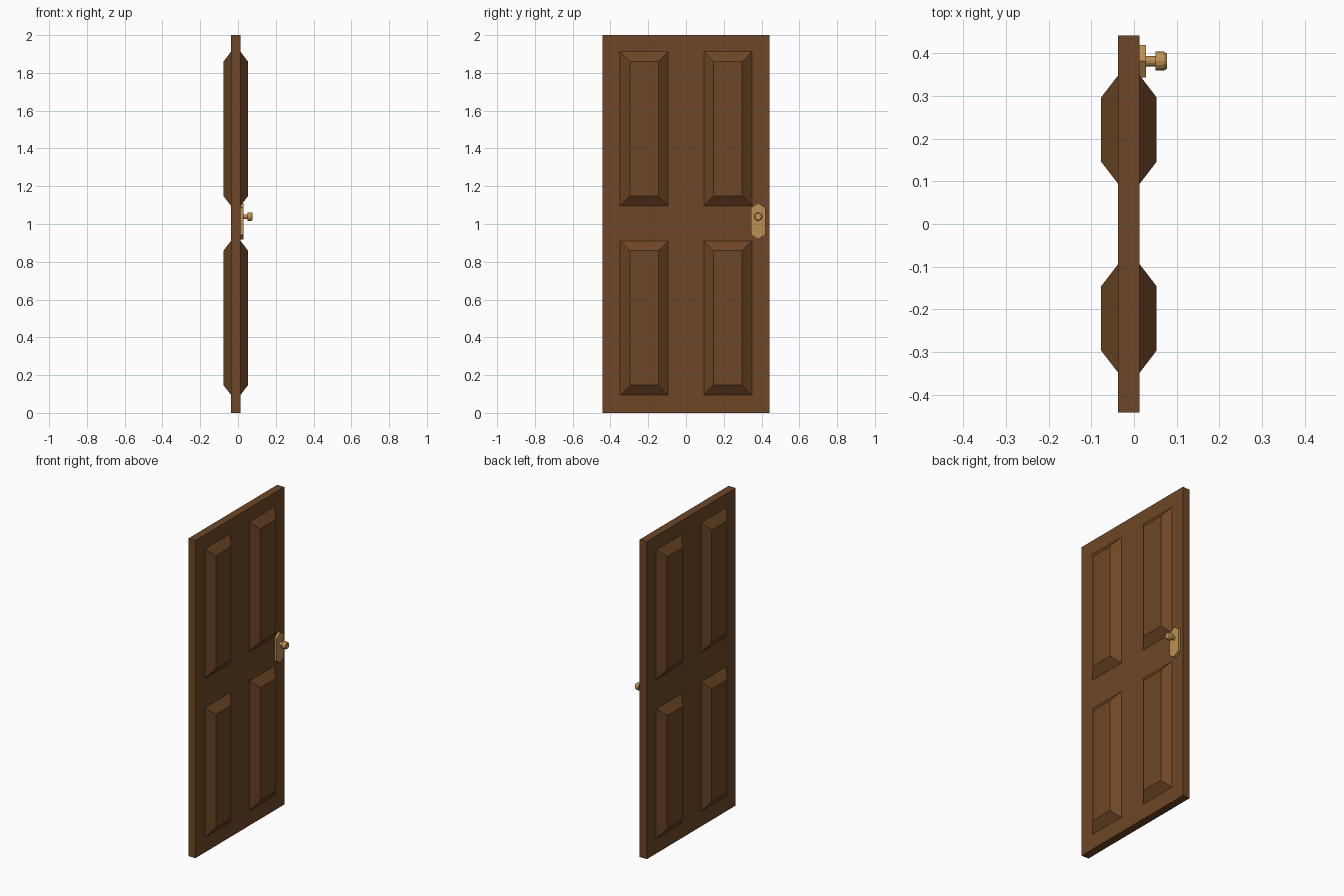
import bpy, bmesh, math

if "Cube" in bpy.data.objects:
    bpy.data.objects.remove(bpy.data.objects["Cube"])


def material(name, rgb):
    m = bpy.data.materials.new(name)
    m.diffuse_color = (*rgb, 1)
    m.use_nodes = True
    m.node_tree.nodes["Principled BSDF"].inputs["Base Color"].default_value = m.diffuse_color
    return m


wood = material("brown wood", (0.155, 0.062, 0.019))
brass = material("brass", (0.50, 0.28, 0.085))


def loft(name, sections, mat):
    """Closed solid through (x, outline) sections, outline = [(y, z), ...]."""
    bm = bmesh.new()
    rings = [[bm.verts.new((x, y, z)) for y, z in outline] for x, outline in sections]
    n = len(rings[0])
    for a, b in zip(rings, rings[1:]):
        for i in range(n):
            j = (i + 1) % n
            bm.faces.new((a[i], a[j], b[j], b[i]))
    bm.faces.new(rings[0][::-1])
    bm.faces.new(rings[-1])
    bmesh.ops.recalc_face_normals(bm, faces=bm.faces)
    mesh = bpy.data.meshes.new(name)
    bm.to_mesh(mesh)
    bm.free()
    mesh.materials.append(mat)
    ob = bpy.data.objects.new(name, mesh)
    bpy.context.collection.objects.link(ob)
    return ob


def rect(y0, y1, z0, z1, inset=0.0):
    y0, y1, z0, z1 = y0 + inset, y1 - inset, z0 + inset, z1 - inset
    return [(y0, z0), (y1, z0), (y1, z1), (y0, z1)]


def circle(r, cy, cz, n=16):
    return [(cy + r * math.cos(2 * math.pi * i / n),
             cz + r * math.sin(2 * math.pi * i / n)) for i in range(n)]


BACK, FRONT, RAISE = -0.037, 0.013, 0.04

# Door slab
slab = rect(-0.442, 0.442, 0, 2)
loft("door_slab", [(BACK, slab), (FRONT, slab)], wood)

# Four raised panels with bevelled edges, showing on both faces
for side, (y0, y1) in (("left", (-0.349, -0.094)), ("right", (0.094, 0.349))):
    for level, z0 in (("lower", 0.095), ("upper", 1.096)):
        base = rect(y0, y1, z0, z0 + 0.816)
        top = rect(y0, y1, z0, z0 + 0.816, 0.052)
        loft(f"{level}_{side}_panel",
             [(BACK - RAISE, top), (BACK, base), (FRONT, base), (FRONT + RAISE, top)], wood)

# Pointed brass plate
ky, kz = 0.382, 1.039
plate = [(ky, 0.919), (ky + 0.038, 0.943), (ky + 0.038, 1.087),
         (ky, 1.111), (ky - 0.038, 1.087), (ky - 0.038, 0.943)]
loft("handle_plate", [(FRONT - 0.003, plate), (0.028, plate)], brass)

# Knob: stem and chamfered head
profile = [(0.025, 0.0125), (0.050, 0.0125), (0.050, 0.0225), (0.070, 0.0225), (0.077, 0.018)]
loft("door_knob", [(x, circle(r, ky, kz)) for x, r in profile], brass)
